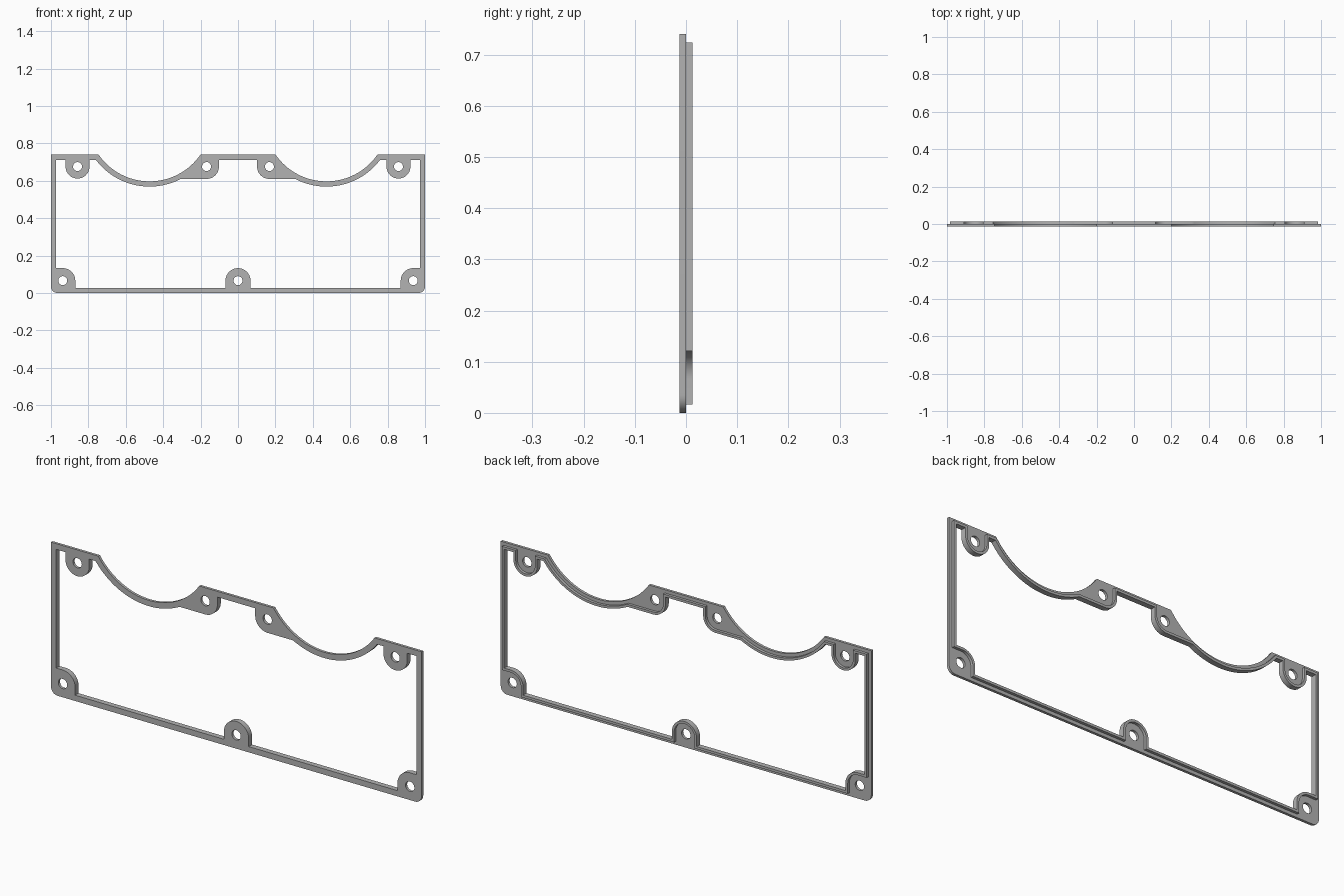
import bpy
from math import asin, cos, sin, pi, degrees, radians
from mathutils import Vector

cube = bpy.data.objects.get("Cube")
if cube:
    bpy.data.objects.remove(cube)

grey = bpy.data.materials.new("grey")
grey.use_nodes = True
colour = (0.45, 0.45, 0.45, 1)
grey.diffuse_color = colour
grey.node_tree.nodes["Principled BSDF"].inputs["Base Color"].default_value = colour

LAYER = 0.013          # thickness of each layer
TOP, RIM, LIP = 0.74, 0.028, 0.012
BOSS = 0.067           # radius of the bottom bosses
LOW, HIGH = 0.066, 0.676   # heights of the two hole rows
DIP = (0.473, 0.928)   # centre of the scooped arcs
DIP_R = 0.331


def arc(centre, r, start, end, steps=16):
    out = []
    for i in range(steps + 1):
        a = radians(start + (end - start) * i / steps)
        out.append(Vector((centre[0] + r * cos(a), centre[1] + r * sin(a))))
    return out


def pts(*pairs):
    return [Vector(p) for p in pairs]


def mirrored(half):
    """Close a right-hand half outline across x = 0."""
    left = [Vector((-p.x, p.y)) for p in reversed(half) if abs(p.x) > 1e-5]
    return half + left


def drop_angle(r, z):
    """Angle below horizontal where an arc of the dip meets height z."""
    return degrees(asin((DIP[1] - z) / r))


def offset(path, d):
    """Mitred outward offset of a counter-clockwise outline."""
    out = []
    for i, p in enumerate(path):
        a = (p - path[i - 1]).normalized()
        b = (path[(i + 1) % len(path)] - p).normalized()
        na, nb = Vector((a.y, -a.x)), Vector((b.y, -b.x))
        out.append(p + (na + nb) * d / (1 + na.dot(nb)))
    return out


def plate(name, outlines, y):
    """Extrude filled outlines into a flat layer facing the front."""
    curve = bpy.data.curves.new(name, 'CURVE')
    curve.dimensions = '2D'
    curve.fill_mode = 'BOTH'
    curve.extrude = LAYER / 2
    for path in outlines:
        spline = curve.splines.new('POLY')
        spline.points.add(len(path) - 1)
        for point, p in zip(spline.points, path):
            point.co = (p.x, p.y, 0, 1)
        spline.use_cyclic_u = True
    curve.materials.append(grey)
    obj = bpy.data.objects.new(name, curve)
    bpy.context.collection.objects.link(obj)
    obj.location.y = y
    obj.rotation_euler.x = pi / 2
    bpy.ops.object.select_all(action='DESELECT')
    obj.select_set(True)
    bpy.context.view_layer.objects.active = obj
    bpy.ops.object.convert(target='MESH')
    bpy.ops.object.shade_smooth_by_angle(angle=radians(30))


# Outer outline: rounded bottom corners and two scooped dips
a = drop_angle(DIP_R, TOP)
outer = mirrored(arc((0.965, 0.035), 0.035, -90, 0, 8)
                 + pts((1, TOP))
                 + arc(DIP, DIP_R, -a, a - 180, 40))

# Inner outline: wraps around the bosses and hanging tabs
inner_top = TOP - RIM
tab_low = HIGH - 0.066
inner_r = DIP_R + RIM
inner = mirrored(
    arc((0, LOW), BOSS, 90, 0)
    + pts((BOSS, RIM), (0.937 - BOSS, RIM))
    + arc((0.937, LOW), BOSS, 180, 90)
    + pts((1 - RIM, LOW + BOSS), (1 - RIM, inner_top), (0.922, inner_top))
    + arc((0.858, HIGH), 0.064, 0, -180, 28)
    + pts((0.794, inner_top))
    + arc(DIP, inner_r, -drop_angle(inner_r, inner_top),
          drop_angle(inner_r, tab_low) - 180, 40)
    + arc((0.168, HIGH), 0.066, -90, -180)
    + pts((0.102, inner_top)))

# Screw holes
centres = [(0, LOW)] + [(s * x, z) for s in (-1, 1)
                        for x, z in ((0.937, LOW), (0.858, HIGH), (0.168, HIGH))]
holes = [arc(c, 0.024, 0, 345, 23) for c in centres]

# Front flange, and the raised lip along its inner edge at the back
plate("flange", [outer, inner] + holes, -LAYER / 2)
plate("back_lip", [offset(inner, LIP), inner], LAYER / 2)
